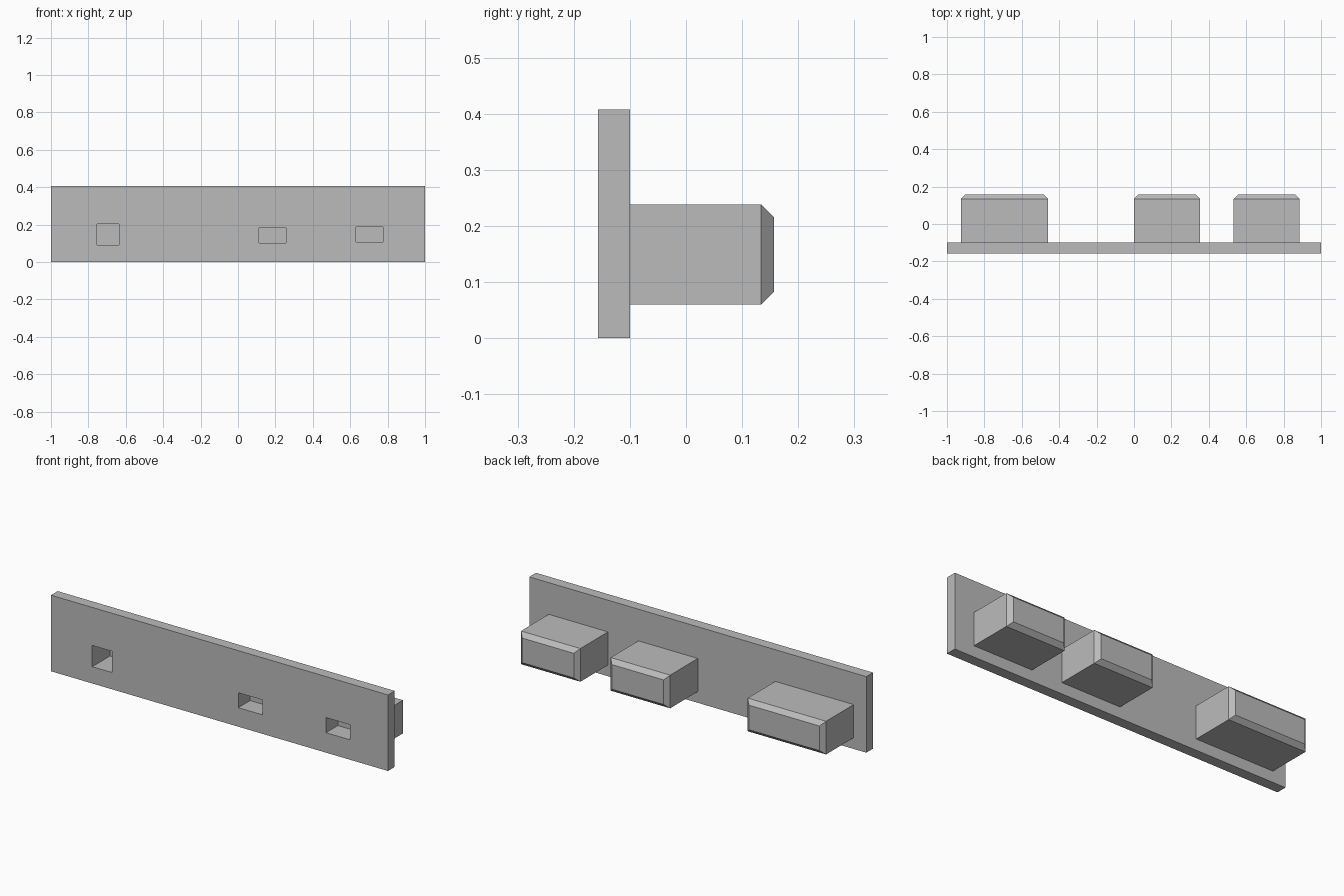
import bpy
import bmesh

if "Cube" in bpy.data.objects:
    bpy.data.objects.remove(bpy.data.objects["Cube"], do_unlink=True)

grey = bpy.data.materials.new("plain grey")
grey.use_nodes = True
GREY = (0.5, 0.5, 0.5, 1)
grey.diffuse_color = GREY
grey.node_tree.nodes["Principled BSDF"].inputs["Base Color"].default_value = GREY

FRONT, BACK, TIP = -0.157, -0.10, 0.157   # plate front, plate back, block ends
CHAMFER = 0.023


def box(name, x, y, z, chamfer=0):
    """Box from (min, max) ranges, with an optional chamfer round its rear face."""
    bm = bmesh.new()
    bmesh.ops.create_cube(bm, size=1)
    for v in bm.verts:
        v.co = [r[1] if c > 0 else r[0] for c, r in zip(v.co, (x, y, z))]
    if chamfer:
        rear = [e for e in bm.edges if all(v.co.y > y[1] - 0.001 for v in e.verts)]
        bmesh.ops.bevel(bm, geom=rear, offset=chamfer, segments=1, affect='EDGES')
    mesh = bpy.data.meshes.new(name)
    bm.to_mesh(mesh)
    bm.free()
    mesh.materials.append(grey)
    obj = bpy.data.objects.new(name, mesh)
    bpy.context.collection.objects.link(obj)
    return obj


def cut(obj, cutter):
    mod = obj.modifiers.new("recess", 'BOOLEAN')
    mod.operation = 'DIFFERENCE'
    mod.solver = 'EXACT'
    mod.object = cutter
    bpy.context.view_layer.objects.active = obj
    bpy.ops.object.modifier_apply(modifier=mod.name)


plate = box("face_plate", (-1, 1), (FRONT, BACK), (0, 0.408))

# Block name, block x range, socket x range, socket z range, socket depth
blocks = [
    ("right_block", (-0.925, -0.46), (-0.755, -0.637), (0.09, 0.204), 0.15),
    ("middle_block", (0.0, 0.353), (0.112, 0.256), (0.102, 0.182), 0.10),
    ("left_block", (0.533, 0.885), (0.632, 0.776), (0.107, 0.188), 0.10),
]

# Chamfered blocks behind the plate, each with a blind socket from the front
for name, span, hole_x, hole_z, depth in blocks:
    block = box(name, span, (BACK, TIP), (0.06, 0.238), CHAMFER)
    cutter = box("socket_cutter", hole_x, (FRONT - 0.05, FRONT + depth), hole_z)
    cut(plate, cutter)
    cut(block, cutter)
    bpy.data.objects.remove(cutter, do_unlink=True)
